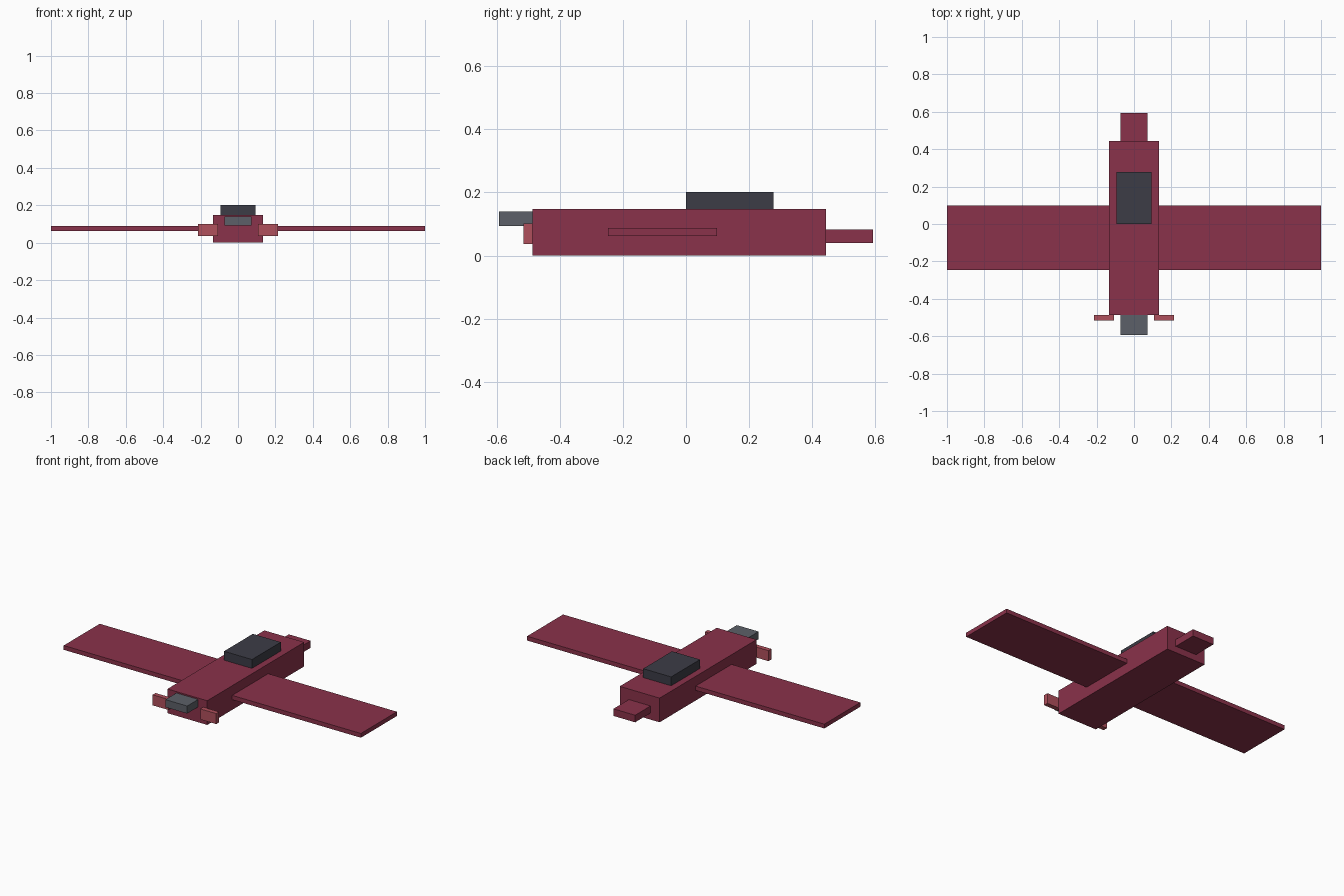
import bpy
import bmesh
from mathutils import Vector

if "Cube" in bpy.data.objects:
    bpy.data.objects.remove(bpy.data.objects["Cube"])


def material(name, rgb):
    m = bpy.data.materials.new(name)
    m.diffuse_color = (*rgb, 1)
    m.use_nodes = True
    m.node_tree.nodes["Principled BSDF"].inputs["Base Color"].default_value = m.diffuse_color
    return m


maroon = material("maroon", (0.254, 0.032, 0.069))
pink = material("light_red", (0.434, 0.08, 0.107))
dark = material("dark_glass", (0.045, 0.045, 0.061))
grey = material("gunmetal", (0.107, 0.117, 0.138))


def box(name, x, y, z, mat):
    """Box from (min, max) ranges on each axis."""
    lo, hi = Vector((x[0], y[0], z[0])), Vector((x[1], y[1], z[1]))
    bm = bmesh.new()
    bmesh.ops.create_cube(bm, size=1)
    bmesh.ops.scale(bm, vec=hi - lo, verts=bm.verts)
    bmesh.ops.translate(bm, vec=(hi - lo) / 2, verts=bm.verts)
    bmesh.ops.translate(bm, vec=(hi - lo) / 2, verts=[])
    bmesh.ops.translate(bm, vec=lo, verts=bm.verts)
    me = bpy.data.meshes.new(name)
    bm.to_mesh(me)
    bm.free()
    me.materials.append(mat)
    ob = bpy.data.objects.new(name, me)
    bpy.context.collection.objects.link(ob)
    return ob


# Body, full-span wing and tail
box("fuselage", (-0.134, 0.134), (-0.487, 0.445), (0, 0.147), maroon)
box("wing", (-1, 1), (-0.247, 0.099), (0.062, 0.088), maroon)
box("tail", (-0.073, 0.073), (0.445, 0.593), (0.040, 0.083), maroon)

# Canopy on top and grey nose block
box("canopy", (-0.094, 0.094), (0, 0.277), (0.147, 0.201), dark)
box("nose_block", (-0.073, 0.073), (-0.593, -0.487), (0.093, 0.139), grey)

# Pair of plates on the front corners
plate = box("front_plates", (0.107, 0.214), (-0.515, -0.487), (0.037, 0.101), pink)
plate.modifiers.new("mirror", 'MIRROR')
